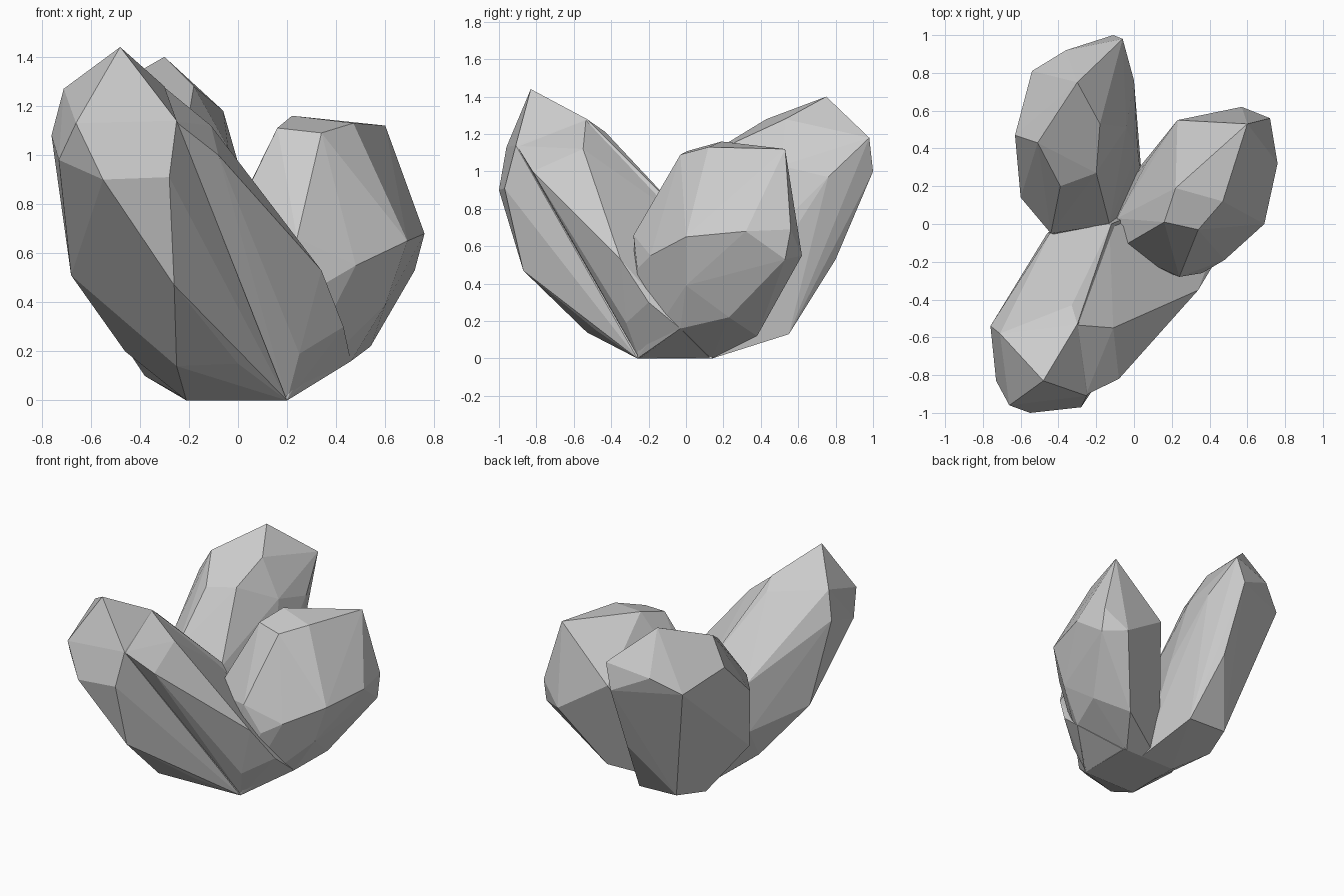
import bpy, bmesh, math
from mathutils import Vector


def crystal(name, tip, shoulder, foot):
    """Faceted crystal: convex skin over tip, shoulder and foot corners."""
    bm = bmesh.new()
    for p in tip + shoulder + foot:
        bm.verts.new(Vector(p))
    bmesh.ops.convex_hull(bm, input=bm.verts)
    loose = [v for v in bm.verts if not v.link_faces]
    bmesh.ops.delete(bm, geom=loose, context='VERTS')
    # merge nearly flat triangles into broad facets
    bmesh.ops.dissolve_limit(bm, angle_limit=math.radians(2),
                             verts=bm.verts, edges=bm.edges)
    bmesh.ops.recalc_face_normals(bm, faces=bm.faces)
    mesh = bpy.data.meshes.new(name)
    bm.to_mesh(mesh)
    bm.free()
    obj = bpy.data.objects.new(name, mesh)
    bpy.context.collection.objects.link(obj)
    return obj


def fuse(main, extra):
    """Grow a second slab onto a crystal, leaving a groove between them."""
    mod = main.modifiers.new("fuse", 'BOOLEAN')
    mod.operation = 'UNION'
    mod.solver = 'EXACT'
    mod.object = extra
    bpy.context.view_layer.objects.active = main
    bpy.ops.object.modifier_apply(modifier=mod.name)
    bpy.data.objects.remove(extra)


# tall crystal leaning to the front left
front = crystal(
    "front_crystal",
    tip=[(-.48, -.83, 1.44), (-.71, -.58, 1.27), (-.30, -.53, 1.28),
         (-.33, -.43, 1.21), (-.76, -.54, 1.08), (-.25, -.91, 1.14),
         (-.66, -.96, 1.13)],
    shoulder=[(-.55, -1.0, .90), (-.28, -.97, .91), (-.73, -.83, .98),
              (-.26, -.87, .47), (-.68, -.41, .51),
              (-.12, .0, .75), (-.44, -.04, .73), (-.46, -.05, .40)],
    foot=[(-.25, -.53, .14), (0, -.48, .15), (-.46, -.16, .2),
          (.2, -.26, 0), (-.21, -.26, 0), (-.2, .14, 0), (.2, .14, 0)])

# lower slab on its right flank
slab = crystal(
    "front_crystal_slab",
    tip=[(-.301, -.535, 1.277), (-.11, -.55, 1.12), (-.08, -.82, 1.0),
         (-.255, -.905, 1.137), (-.33, -.435, 1.205)],
    shoulder=[(.34, -.35, .53), (-.13, -.01, .74), (-.3, -.1, .6)],
    foot=[(.25, -.32, .19), (.43, -.2, .3), (.46, -.03, .16),
          (.2, -.25, 0), (-.1, -.2, 0), (.19, .13, 0)])
fuse(front, slab)

# crystal leaning to the back left
crystal("back_crystal",
        tip=[(-.30, .75, 1.40), (-.06, .98, 1.18), (-.18, .53, 1.28),
             (-.51, .43, 1.28), (-.36, .92, 1.12), (-.04, .51, 1.03),
             (-.39, .20, 1.14), (-.20, .27, 1.16)],
        shoulder=[(-.11, 1.0, 1.0), (0, .76, .97), (-.54, .81, 1.01),
                  (-.63, .47, 1.10), (-.60, .14, .80), (-.58, .12, .40),
                  (-.44, -.05, .80), (-.13, 0, .72), (.02, .39, .6)],
        foot=[(-.1, .80, .53), (-.31, .55, .14), (-.02, .55, .13),
              (-.38, .32, .10), (-.21, .14, 0), (.05, .14, 0),
              (-.2, -.1, 0)])

# broad, shorter crystal leaning to the right
crystal("right_crystal",
        tip=[(.34, -.03, 1.09), (.47, .12, 1.13), (.22, .19, 1.16),
             (.60, .53, 1.12), (.16, .01, 1.11), (.07, .33, .62),
             (.23, .55, .77)],
        shoulder=[(.24, -.28, .66), (.36, -.26, .48), (.48, -.19, .55),
                  (.69, 0, .65), (.76, .32, .68), (.72, .56, .69),
                  (.57, .62, .55), (.72, .53, .53),
                  (-.08, -.13, .61), (-.09, .03, .6)],
        foot=[(.60, 0, .39), (.46, -.03, .16), (.54, .23, .22),
              (.35, .38, .12), (.2, -.26, 0), (.18, .14, 0),
              (-.1, .14, 0), (-.1, -.15, 0)])
